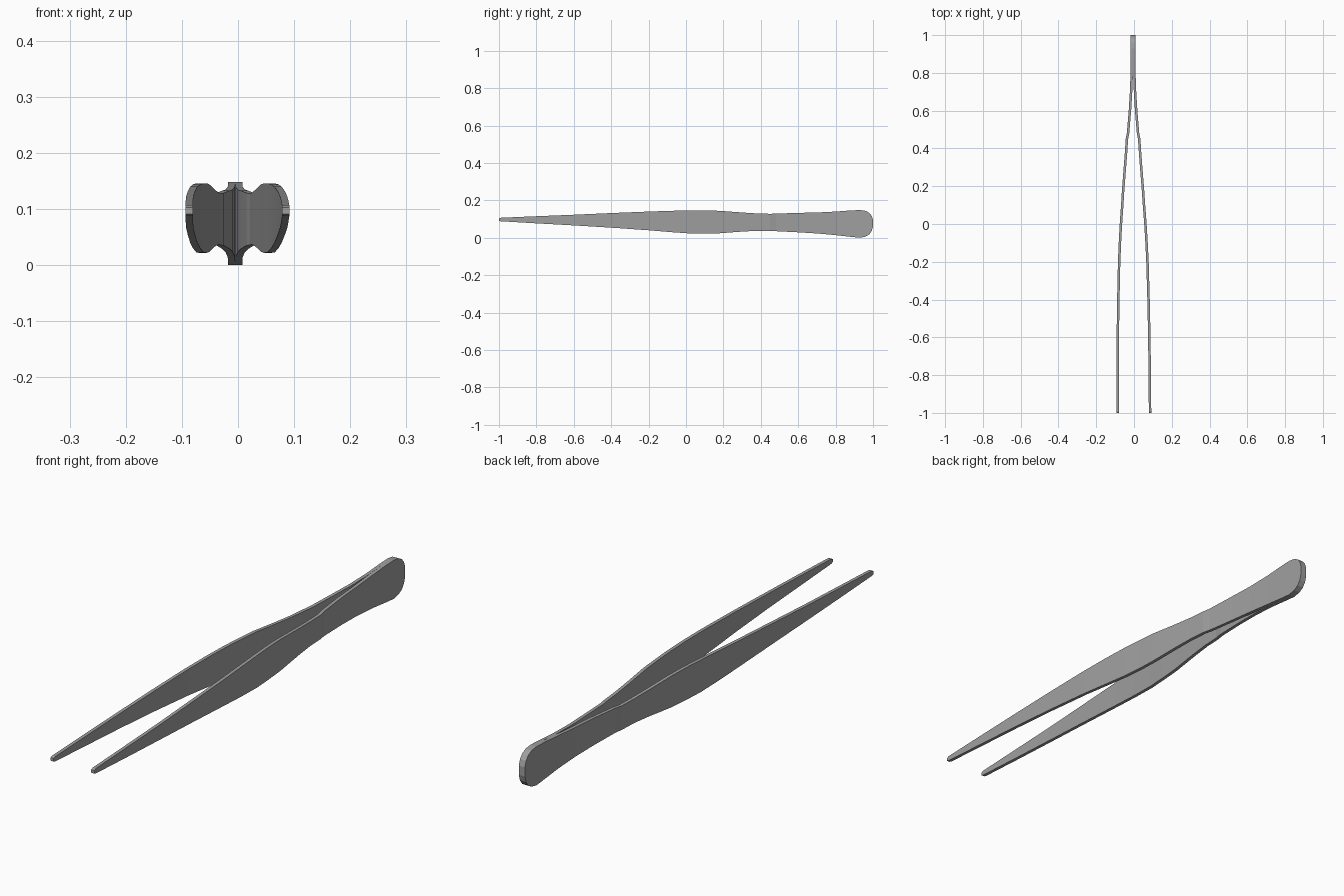
import bpy, bmesh

THICK = 0.013
# stations along an arm: y, half-spread, bottom z, top z
STATIONS = [
    (-1.00, 0.0860, 0.091, 0.103), (-0.99, 0.0860, 0.088, 0.107),
    (-0.80, 0.0850, 0.077, 0.115), (-0.60, 0.0835, 0.066, 0.123),
    (-0.40, 0.0800, 0.054, 0.132), (-0.20, 0.0750, 0.040, 0.140),
    (-0.08, 0.0695, 0.030, 0.144), (0.02, 0.0635, 0.023, 0.146),
    (0.10, 0.0575, 0.022, 0.146), (0.18, 0.0525, 0.024, 0.144),
    (0.30, 0.0430, 0.033, 0.135), (0.38, 0.0370, 0.037, 0.130),
    (0.45, 0.0325, 0.036, 0.128), (0.48, 0.0265, 0.035, 0.129),
    (0.60, 0.0165, 0.029, 0.133), (0.70, 0.0105, 0.023, 0.135),
    (0.80, 0.0068, 0.014, 0.140), (0.88, 0.0065, 0.005, 0.146),
    (0.93, 0.0065, 0.000, 0.148), (0.96, 0.0065, 0.006, 0.144),
    (0.98, 0.0065, 0.018, 0.133), (0.993, 0.0065, 0.036, 0.117),
    (1.00, 0.0065, 0.060, 0.095),
]

# Dark grey steel
steel = bpy.data.materials.new("dark_steel")
steel.diffuse_color = (0.35, 0.35, 0.35, 1)


def make_arm(name, side):
    """Loft a thin rectangular section along the sprung arm."""
    bm = bmesh.new()
    rings = []
    for y, spread, z0, z1 in STATIONS:
        axis = -0.001 - 0.004 * min(1, (y + 1) / 1.2)
        x = axis + side * spread
        a, b = x - THICK / 2, x + THICK / 2
        rings.append([bm.verts.new(p) for p in
                      ((a, y, z0), (b, y, z0), (b, y, z1), (a, y, z1))])
    for r, s in zip(rings, rings[1:]):
        for i in range(4):
            j = (i + 1) % 4
            bm.faces.new((r[i], r[j], s[j], s[i]))
    bm.faces.new(rings[0])
    bm.faces.new(rings[-1])
    bmesh.ops.recalc_face_normals(bm, faces=bm.faces)
    mesh = bpy.data.meshes.new(name)
    bm.to_mesh(mesh)
    bm.free()
    mesh.materials.append(steel)
    obj = bpy.data.objects.new(name, mesh)
    bpy.context.collection.objects.link(obj)


# Two opposing arms that meet at the back grip
make_arm("left_arm", -1)
make_arm("right_arm", 1)
